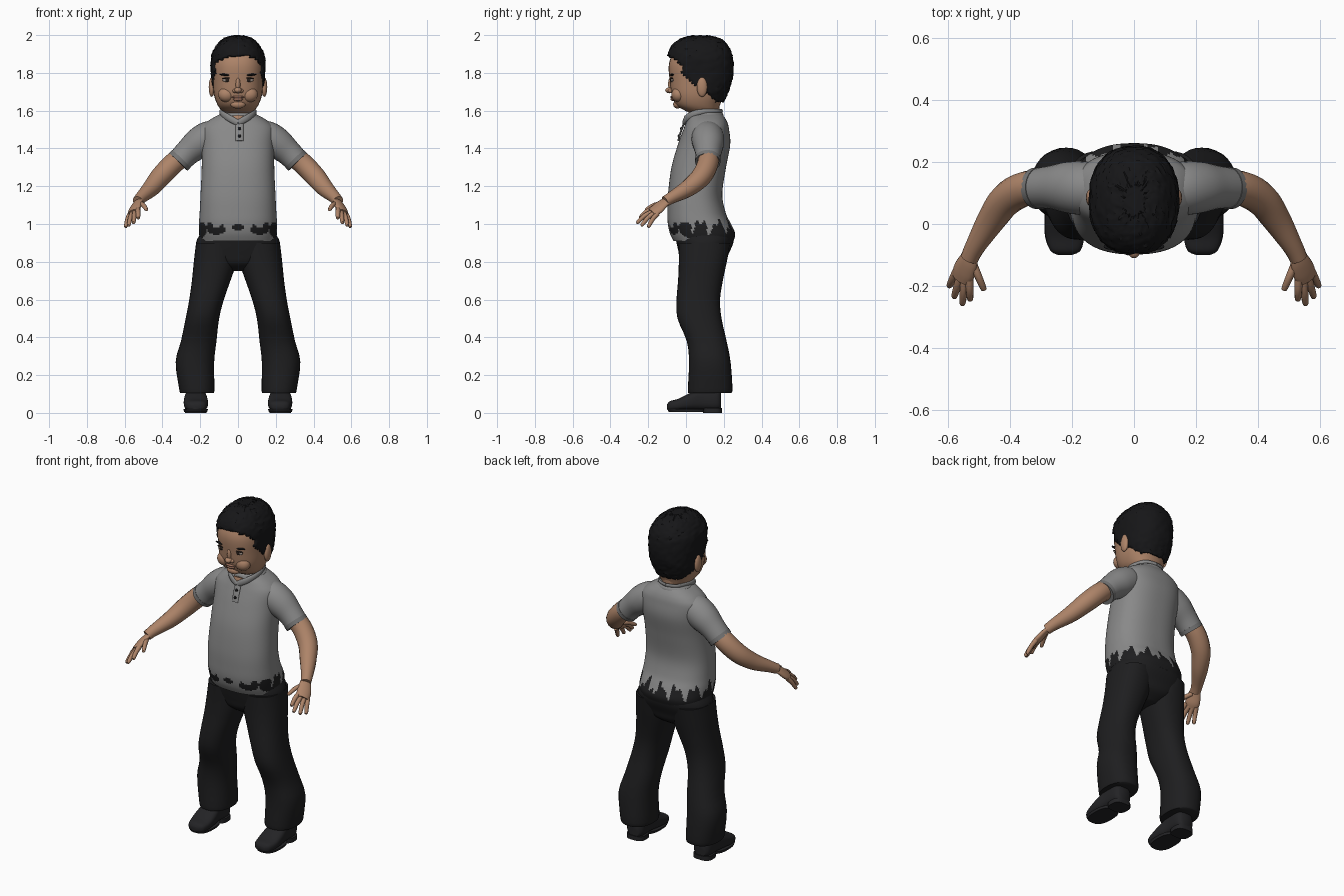
import bpy, bmesh, math, random
from mathutils import Vector

random.seed(4)
if "Cube" in bpy.data.objects:
    bpy.data.objects.remove(bpy.data.objects["Cube"])


def material(name, r, g, b):
    m = bpy.data.materials.new(name)
    m.use_nodes = True
    m.diffuse_color = (r, g, b, 1)
    bsdf = m.node_tree.nodes["Principled BSDF"]
    bsdf.inputs["Base Color"].default_value = (r, g, b, 1)
    bsdf.inputs["Roughness"].default_value = 0.9
    return m


SKIN = material("skin", .42, .23, .14)
LIP = material("lip", .31, .15, .10)
SHIRT = material("shirt grey", .25, .25, .25)
TRIM = material("shirt trim", .18, .18, .18)
PANTS = material("trouser black", .013, .013, .014)
HAIR = material("hair black", .008, .008, .009)
SHOE = material("shoe black", .017, .017, .019)
EYE = material("eye dark", .02, .013, .01)
WHITE = material("eye white", .36, .3, .26)


def smooth_keys(keys, steps):
    """Catmull-Rom interpolation through tuples of numbers."""
    out = []
    for i in range(len(keys) - 1):
        quad = [keys[max(i - 1, 0)], keys[i], keys[i + 1], keys[min(i + 2, len(keys) - 1)]]
        for s in range(steps):
            t = s / steps
            out.append(tuple(b + .5 * t * (c - a + t * (2*a - 5*b + 4*c - d + t * (3*(b - c) + d - a)))
                             for a, b, c, d in zip(*quad)))
    return out + [keys[-1]]


def finish(bm, name, mats, mirror, angle=50):
    bmesh.ops.recalc_face_normals(bm, faces=bm.faces)
    me = bpy.data.meshes.new(name)
    bm.to_mesh(me)
    bm.free()
    ob = bpy.data.objects.new(name, me)
    bpy.context.collection.objects.link(ob)
    for m in mats:
        me.materials.append(m)
    bpy.ops.object.select_all(action='DESELECT')
    ob.select_set(True)
    bpy.context.view_layer.objects.active = ob
    bpy.ops.object.shade_smooth_by_angle(angle=math.radians(angle))
    if mirror:
        mod = ob.modifiers.new("mirror", 'MIRROR')
        mod.use_mirror_merge = False
    return ob


def skin_rings(rings):
    """Join equal rings of points into a closed skin."""
    bm = bmesh.new()
    loops = [[bm.verts.new(p) for p in ring] for ring in rings]
    n = len(loops[0])
    for a, b in zip(loops, loops[1:]):
        for i in range(n):
            j = (i + 1) % n
            bm.faces.new((a[i], a[j], b[j], b[i]))
    bm.faces.new(loops[0])
    bm.faces.new(loops[-1])
    return bm


def circle(n, power):
    """Unit superellipse."""
    def bend(v):
        return math.copysign(abs(v) ** (2 / power), v)
    return [(bend(math.cos(k * math.tau / n)), bend(math.sin(k * math.tau / n))) for k in range(n)]


def body(keys, steps=5, n=32, power=2.3, along='z'):
    """Loft of sections (position, left, right, low, high) along z or y."""
    rings = []
    for t, x0, x1, a0, a1 in smooth_keys(keys, steps):
        ring = []
        for c, s in circle(n, power):
            x, a = (x0 + x1) / 2 + c * (x1 - x0) / 2, (a0 + a1) / 2 + s * (a1 - a0) / 2
            ring.append((x, a, t) if along == 'z' else (x, t, a))
        rings.append(ring)
    return skin_rings(rings)


def sym(keys):
    """Sections (z, half width, front, back) centred on x."""
    return [(z, -w, w, f, b) for z, w, f, b in keys]


def tube(keys, side=(0, 1, 0), flat=1, steps=5, n=16):
    """Tube through (x, y, z, radius); flat thins it across the side vector."""
    pts = smooth_keys(keys, steps)
    rings = []
    for i, p in enumerate(pts):
        d = (Vector(pts[min(i + 1, len(pts) - 1)][:3]) - Vector(pts[max(i - 1, 0)][:3])).normalized()
        u = Vector(side)
        u = (u - d * u.dot(d)).normalized()
        v = d.cross(u) * flat
        rings.append([Vector(p[:3]) + (u * c + v * s) * p[3] for c, s in circle(n, 2)])
    return skin_rings(rings)


def ball(name, centre, size, mat, mirror=False, tilt=0):
    bm = bmesh.new()
    bmesh.ops.create_uvsphere(bm, u_segments=20, v_segments=12, radius=1)
    for v in bm.verts:
        x, y, z = (a * b for a, b in zip(v.co, size))
        v.co = Vector(centre) + Vector((x, y, z + x * tilt))
    return finish(bm, name, [mat], mirror)


# Head and neck
finish(body(sym([(1.585, .06, .03, .16), (1.60, .085, -.005, .17), (1.63, .108, -.052, .18),
                 (1.68, .126, -.075, .2), (1.75, .133, -.085, .22), (1.85, .135, -.09, .225),
                 (1.93, .11, -.05, .19), (1.97, .07, .01, .14)])), "head", [SKIN], False)
finish(body(sym([(1.5, .09, .02, .19), (1.56, .076, .025, .175), (1.66, .075, .03, .18)]), power=2),
       "neck", [SKIN], False)

# Hair shell, open over the face
bm = body(sym([(1.645, .095, .04, .2), (1.7, .132, -.06, .225), (1.78, .142, -.09, .248),
               (1.88, .143, -.1, .248), (1.94, .118, -.078, .225), (1.98, .08, -.03, .185),
               (1.997, .03, .03, .12)]), steps=7, n=72)


def is_face(p):
    line = -.025 + max(0, 1.8 - p.z) * 1.2 - max(0, p.z - 1.85) * 1.8
    return p.y < line + random.uniform(-.004, .004)


bmesh.ops.delete(bm, geom=[f for f in bm.faces if is_face(f.calc_center_median())], context='FACES')
for v in bm.verts:
    v.co += Vector([random.uniform(-.003, .003) for _ in range(3)])
hair = finish(bm, "hair", [HAIR], False, 35)
solid = hair.modifiers.new("thickness", 'SOLIDIFY')
solid.thickness = .015

# Facial features
ball("ear", (.139, .085, 1.725), (.016, .028, .052), SKIN, True)
ball("nose_tip", (0, -.086, 1.708), (.02, .024, .016), SKIN)
ball("nose_bridge", (0, -.078, 1.74), (.013, .017, .04), SKIN)
ball("nostril_wing", (.017, -.08, 1.705), (.012, .015, .011), SKIN, True)
ball("cheek", (.06, -.04, 1.685), (.045, .037, .04), SKIN, True)
ball("chin", (0, -.046, 1.633), (.04, .022, .022), SKIN)
ball("upper_lip", (0, -.073, 1.672), (.034, .01, .007), LIP)
ball("lower_lip", (0, -.071, 1.66), (.026, .011, .008), LIP)
ball("eye_white", (.058, -.073, 1.762), (.025, .008, .01), WHITE, True)
ball("iris", (.057, -.079, 1.762), (.011, .005, .01), EYE, True)
ball("eyelid", (.058, -.075, 1.772), (.028, .008, .004), EYE, True, -.1)
ball("eyebrow", (.062, -.073, 1.789), (.036, .011, .006), HAIR, True, .08)

# Shirt body; trousers show through torn patches near the hem
bm = body(sym([(.91, .2, -.066, .252), (.95, .206, -.085, .26), (1.0, .207, -.096, .238),
               (1.06, .203, -.098, .21), (1.16, .198, -.095, .192), (1.3, .192, -.077, .212),
               (1.42, .193, -.043, .234), (1.5, .194, -.014, .228), (1.54, .165, .002, .218),
               (1.57, .118, .014, .2), (1.585, .085, .03, .185)]), steps=6, n=120, power=2.4)


def is_torn(p):
    if p.z > 1.08 or abs(p.z - .91) < .001:
        return False
    if p.y > .03:
        ang = math.atan2(p.y - .05, p.x)
        return p.z < .99 + .03 * math.sin(ang * 13) + .02 * math.sin(ang * 29 + 1)
    spots = [(0, .985, .03, .018), (.115, .962, .045, .017), (.15, .985, .016, .025),
             (.085, .975, .014, .022), (.19, .97, .022, .04)]
    return any(((abs(p.x) - x) / w) ** 2 + ((p.z - z) / h) ** 2 < 1 for x, z, w, h in spots)


for f in bm.faces:
    f.material_index = int(is_torn(f.calc_center_median()))
finish(bm, "shirt_body", [SHIRT, PANTS], False)

# Sleeves with hem bands
finish(tube([(.1, .115, 1.475, .075), (.155, .115, 1.458, .086), (.21, .118, 1.425, .083),
             (.265, .118, 1.38, .07), (.312, .115, 1.332, .065)], n=28), "sleeve", [SHIRT], True)
finish(tube([(.3, .116, 1.345, .068), (.316, .115, 1.328, .067)], n=28, steps=2), "sleeve_hem", [TRIM], True)

# Collar, placket and buttons
finish(body([(1.56, -.105, .105, .012, .2), (1.58, -.1, .1, .016, .197), (1.597, -.082, .082, .035, .183)],
            power=2), "collar_stand", [SHIRT], False)
finish(tube([(0, -.012, 1.535, .016), (.05, .004, 1.562, .018), (.085, .045, 1.585, .016),
             (.09, .1, 1.597, .012), (.06, .17, 1.6, .01), (0, .19, 1.598, .01)],
            side=(0, 0, 1), flat=.5), "collar_fold", [SHIRT], True)
finish(tube([(0, .004, 1.572, .03), (0, -.002, 1.555, .026), (0, -.008, 1.54, .006)],
            side=(1, 0, 0), flat=.4), "neck_opening", [SKIN], False)
finish(tube([(.008, -.012, 1.53, .02), (.008, -.03, 1.48, .02), (.008, -.041, 1.44, .02)],
            side=(1, 0, 0), flat=.25), "placket", [SHIRT], False)
for z, y in ((1.505, -.026), (1.465, -.039)):
    ball("button", (.008, y, z), (.009, .005, .009), HAIR)

# Arms and hands
finish(tube([(.27, .118, 1.38, .055), (.345, .115, 1.318, .056), (.41, .08, 1.25, .054),
             (.46, .012, 1.19, .046), (.51, -.07, 1.143, .033), (.53, -.11, 1.12, .029)]),
       "arm", [SKIN], True)
ACROSS = (.04, .03, -.02)
finish(tube([(.522, -.095, 1.128, .027), (.535, -.125, 1.105, .036), (.548, -.155, 1.078, .041),
             (.557, -.18, 1.06, .034)], side=ACROSS, flat=.45), "palm", [SKIN], True)
for name, base, tip in (("index_finger", (.53, -.18, 1.08), (.528, -.247, 1.03)),
                        ("middle_finger", (.545, -.175, 1.067), (.553, -.262, 1.005)),
                        ("ring_finger", (.559, -.165, 1.06), (.58, -.238, .99)),
                        ("little_finger", (.572, -.15, 1.055), (.596, -.202, .982)),
                        ("thumb", (.522, -.12, 1.11), (.482, -.215, 1.075))):
    a, b = Vector(base), Vector(tip)
    bend = (a + b) / 2 + Vector((0, 0, .008))
    finish(tube([(*a, .013), (*bend, .0125), (*a.lerp(b, .92), .01), (*b, .004)],
                side=(1, 0, 0), steps=3, n=10), name, [SKIN], True)

# Trousers
finish(body(sym([(.75, .05, .03, .15), (.79, .15, -.02, .205), (.84, .215, -.036, .225),
                 (.9, .222, -.05, .25), (.95, .2, -.06, .25), (1.0, .18, -.05, .21)])),
       "trouser_seat", [PANTS], False)
finish(body([(.105, .128, .306, .012, .24), (.13, .125, .312, .01, .246), (.27, .126, .33, .016, .236),
             (.38, .114, .302, .004, .215), (.5, .1, .277, -.045, .188), (.6, .075, .258, -.05, .18),
             (.7, .04, .244, -.042, .195), (.8, .008, .234, -.038, .216), (.9, .004, .222, -.04, .235)],
            steps=3), "trouser_leg", [PANTS], True)

# Shoes
finish(body([(-.1, .2, .245, .02, .045), (-.085, .172, .27, .012, .062), (-.04, .16, .285, .012, .075),
             (.02, .16, .287, .014, .105), (.08, .168, .28, .014, .13), (.16, .168, .277, .012, .13),
             (.185, .185, .26, .02, .11)], power=2.8, along='y'), "shoe", [SHOE], True)
finish(body([(0, .166, .28, .09, .19), (.026, .166, .28, .09, .19)], steps=1, power=3),
       "shoe_heel", [SHOE], True)
finish(body([(.006, .163, .285, -.092, .1), (.02, .158, .289, -.1, .1)], steps=1, power=2.6),
       "shoe_sole", [SHOE], True)
